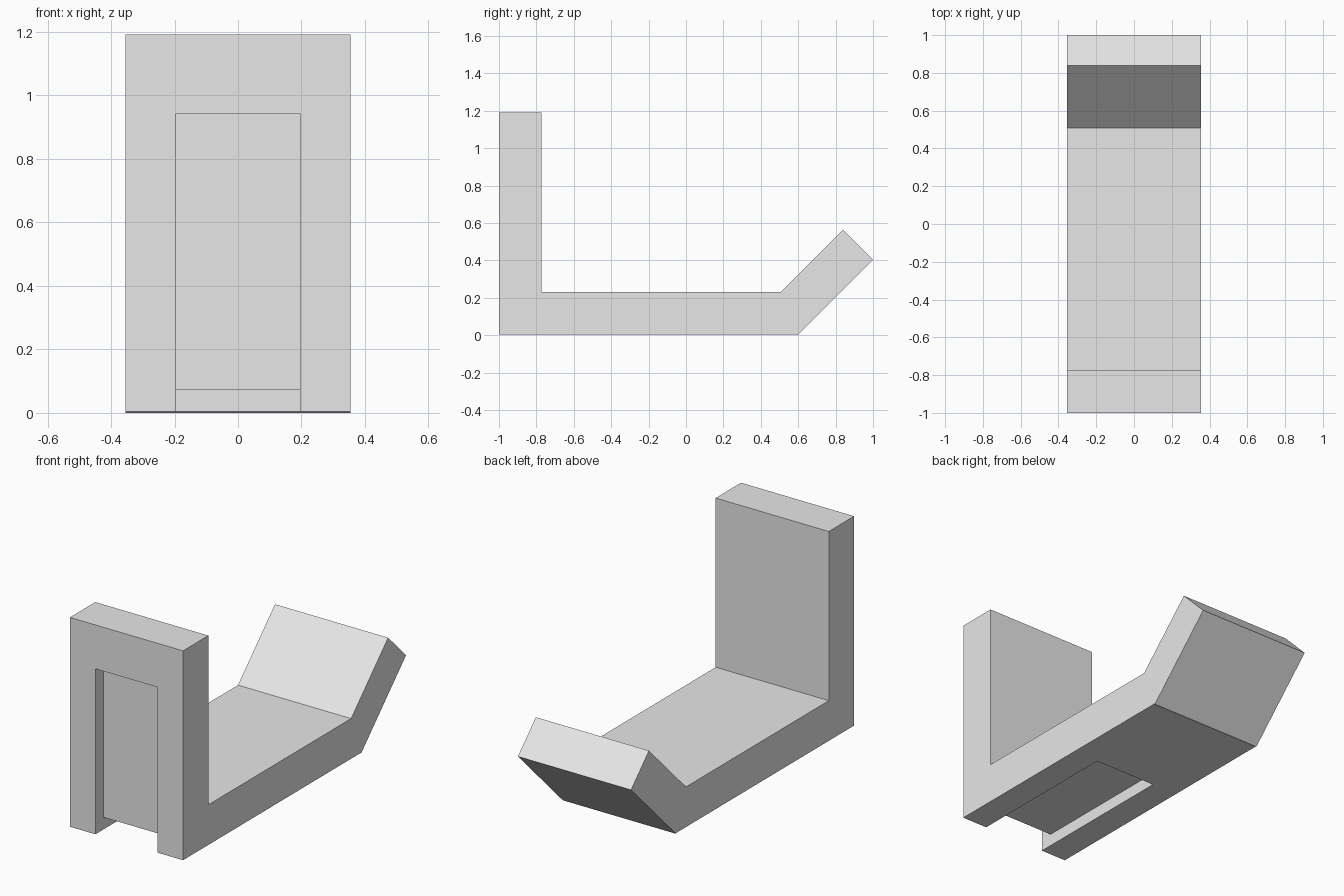
import bpy
import bmesh

cube = bpy.data.objects.get("Cube")
if cube:
    bpy.data.objects.remove(cube, do_unlink=True)

grey = bpy.data.materials.new("plain_grey")
grey.use_nodes = True
grey.diffuse_color = (0.8, 0.8, 0.8, 1)
grey.node_tree.nodes["Principled BSDF"].inputs["Base Color"].default_value = (0.8, 0.8, 0.8, 1)


def extrude_profile(name, profile, half_width):
    """Extrude a (y, z) outline evenly to both sides of x = 0."""
    bm = bmesh.new()
    face = bm.faces.new([bm.verts.new((-half_width, y, z)) for y, z in profile])
    result = bmesh.ops.extrude_face_region(bm, geom=[face])
    verts = [g for g in result["geom"] if isinstance(g, bmesh.types.BMVert)]
    bmesh.ops.translate(bm, verts=verts, vec=(2 * half_width, 0, 0))
    bmesh.ops.recalc_face_normals(bm, faces=bm.faces)
    mesh = bpy.data.meshes.new(name)
    bm.to_mesh(mesh)
    bm.free()
    mesh.materials.append(grey)
    obj = bpy.data.objects.new(name, mesh)
    bpy.context.collection.objects.link(obj)
    return obj


HALF_WIDTH = 0.355
BASE = 0.004       # underside of the bracket, just above the lip corner
TOP = 0.232        # upper face of the horizontal arm

# L-shaped bracket: upright plate and horizontal arm
bracket = extrude_profile("bracket", [
    (-1, BASE), (0.59, BASE), (0.59, TOP),
    (-0.773, TOP), (-0.773, 1.192), (-1, 1.192)], HALF_WIDTH)

# Shallow channel running down the front and along the underside
cutter = extrude_profile("channel_cutter", [
    (-1.1, -0.1), (-0.075, -0.1), (-0.075, 0.073),
    (-0.928, 0.073), (-0.928, 0.943), (-1.1, 0.943)], 0.195)
cutter.hide_render = True
channel = bracket.modifiers.new("channel", "BOOLEAN")
channel.operation = "DIFFERENCE"
channel.solver = "EXACT"
channel.object = cutter
bpy.context.view_layer.objects.active = bracket
bpy.ops.object.modifier_apply(modifier=channel.name)
bpy.data.objects.remove(cutter, do_unlink=True)

# Lip: slab tilted upward at 45 degrees at the back end of the arm
extrude_profile("angled_lip", [
    (0.597, 0), (1, 0.403), (0.839, 0.564), (0.436, 0.161)], HALF_WIDTH)
